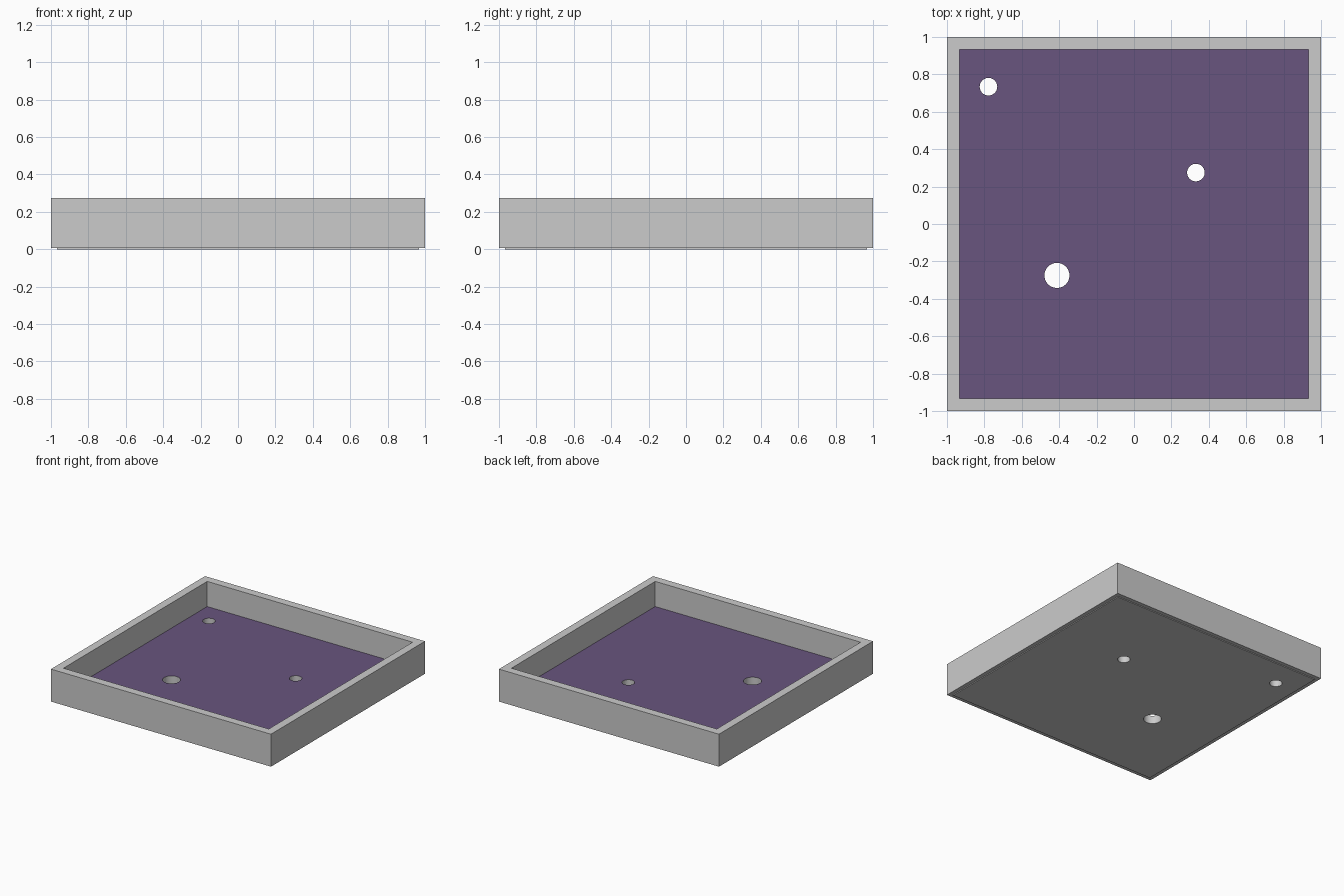
import bpy
from math import radians

if "Cube" in bpy.data.objects:
    bpy.data.objects.remove(bpy.data.objects["Cube"])

U = 1 / 15                      # wall thickness
LIFT = 0.1 * U                  # walls sit slightly above the underside of the floor
TOP = 4 * U + LIFT
INNER = 1 - U


def box(name, half, z0, z1):
    bpy.ops.mesh.primitive_cube_add(size=1, location=(0, 0, (z0 + z1) / 2))
    ob = bpy.context.object
    ob.name = name
    ob.scale = (2 * half, 2 * half, z1 - z0)
    bpy.ops.object.transform_apply(location=True, rotation=False, scale=True)
    return ob


def cut(target, cutters):
    for c in cutters:
        mod = target.modifiers.new("cut", 'BOOLEAN')
        mod.operation = 'DIFFERENCE'
        mod.solver = 'EXACT'
        mod.object = c
    deps = bpy.context.evaluated_depsgraph_get()
    mesh = bpy.data.meshes.new_from_object(target.evaluated_get(deps))
    target.modifiers.clear()
    target.data = mesh
    for c in cutters:
        bpy.data.objects.remove(c, do_unlink=True)


# Square wall frame, open above and below
frame = box("wall_frame", 1, LIFT, TOP)
cut(frame, [box("frame_cutter", INNER, -0.5, 1)])

# Floor slab, let halfway into the walls, with three drain holes
floor = box("floor_slab", 1 - U / 2, 0, U)
holes = []
for x, y, r in [(-0.778, 0.734, 0.047), (0.331, 0.275, 0.047), (-0.412, -0.275, 0.067)]:
    bpy.ops.mesh.primitive_cylinder_add(vertices=48, radius=r, depth=1, location=(x, y, 0))
    holes.append(bpy.context.object)
cut(floor, holes)

# Purple on the upper floor face only
purple = bpy.data.materials.new("purple_floor")
purple.diffuse_color = (0.14, 0.09, 0.21, 1)
purple.use_nodes = True
purple.node_tree.nodes["Principled BSDF"].inputs["Base Color"].default_value = purple.diffuse_color
floor.data.materials.clear()
floor.data.materials.append(None)
floor.data.materials.append(purple)
for p in floor.data.polygons:
    p.material_index = 1 if p.normal.z > 0.9 else 0

# Smooth hole walls with sharp rims
bpy.ops.object.select_all(action='DESELECT')
floor.select_set(True)
bpy.context.view_layer.objects.active = floor
bpy.ops.object.shade_smooth_by_angle(angle=radians(30))
